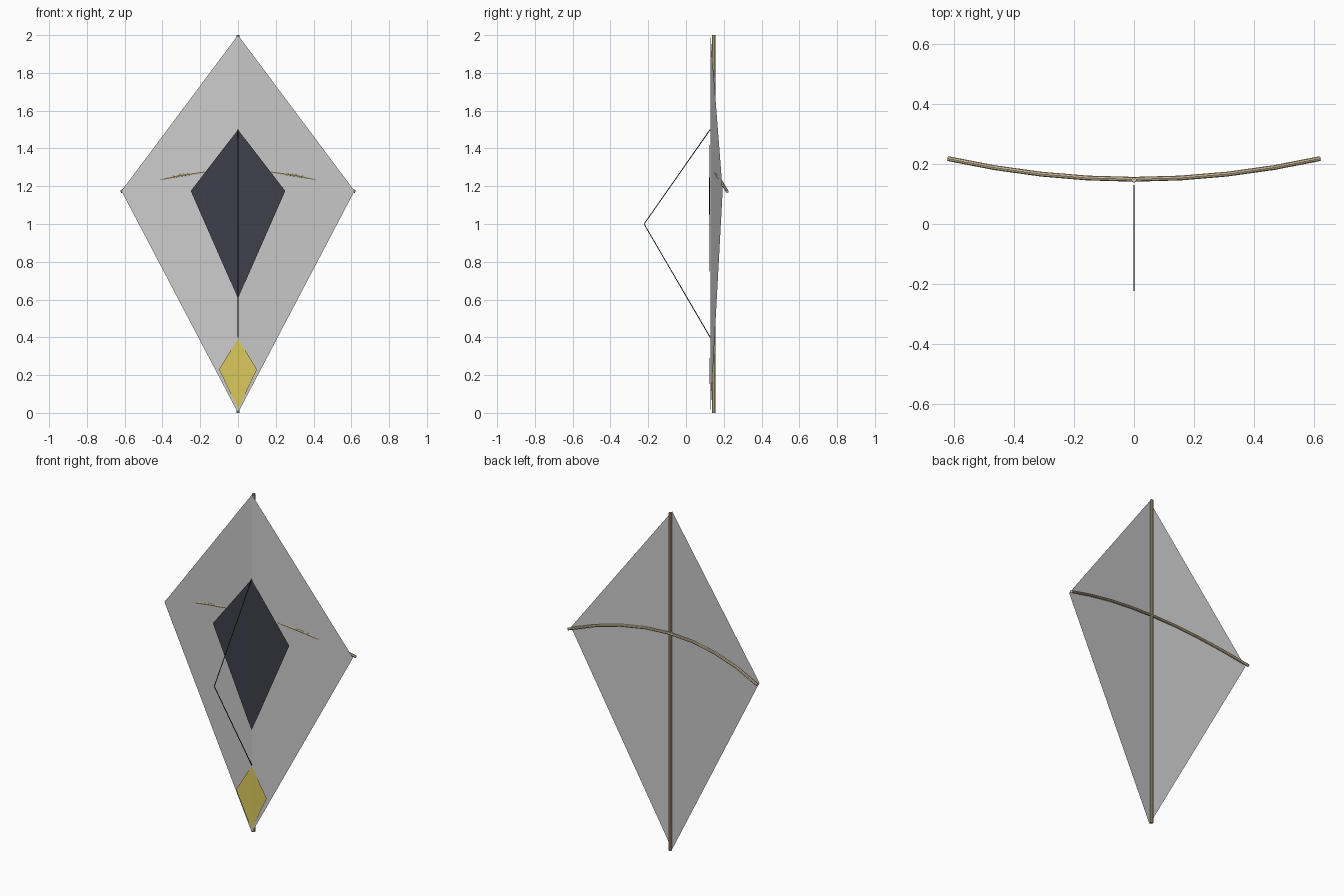
import bpy

if "Cube" in bpy.data.objects:
    bpy.data.objects.remove(bpy.data.objects["Cube"])


def material(name, rgb):
    m = bpy.data.materials.new(name)
    m.diffuse_color = (*rgb, 1)
    m.use_nodes = True
    m.node_tree.nodes["Principled BSDF"].inputs["Base Color"].default_value = m.diffuse_color
    return m


WOOD = material("wood", (0.66, 0.54, 0.33))
DARK = material("dark_cloth", (0.05, 0.05, 0.07))
YELLOW = material("yellow_cloth", (0.70, 0.58, 0.11))
STRING = material("string", (0.03, 0.03, 0.03))


def diamond(name, top, mid, bottom, half, y, y_side, mat=None):
    """Cloth diamond folded along its vertical centre line."""
    verts = [(0, y, top), (-half, y_side, mid), (0, y, bottom), (half, y_side, mid)]
    mesh = bpy.data.meshes.new(name)
    mesh.from_pydata(verts, [], [(0, 1, 2), (0, 2, 3)])
    if mat:
        mesh.materials.append(mat)
    ob = bpy.data.objects.new(name, mesh)
    bpy.context.collection.objects.link(ob)


def rod(name, points, radius, mat, smooth=False):
    """Round rod swept along a polyline, closed at both ends."""
    curve = bpy.data.curves.new(name, 'CURVE')
    curve.dimensions = '3D'
    curve.bevel_depth = radius
    curve.bevel_resolution = 2
    curve.use_fill_caps = True
    spline = curve.splines.new('POLY')
    spline.points.add(len(points) - 1)
    for p, co in zip(spline.points, points):
        p.co = (*co, 1)
    curve.materials.append(mat)
    ob = bpy.data.objects.new(name, curve)
    bpy.context.collection.objects.link(ob)
    bpy.ops.object.select_all(action='DESELECT')
    ob.select_set(True)
    bpy.context.view_layer.objects.active = ob
    bpy.ops.object.convert(target='MESH')
    if smooth:
        bpy.ops.object.shade_smooth_by_angle()
    else:
        bpy.ops.object.shade_flat()


# Sail and the two cloth patches in front of it
diamond("sail", 2.0, 1.175, 0.0, 0.617, 0.13, 0.194)
diamond("centre_patch", 1.5, 1.175, 0.605, 0.25, 0.127, 0.122, DARK)
diamond("tail_patch", 0.395, 0.23, 0.02, 0.1, 0.127, 0.125, YELLOW)

# Upright spine behind the sail
rod("spine", [(0, 0.147, 0), (0, 0.147, 2)], 0.009, WOOD, True)

# Bowed cross spar, swept back and down at the tips
bow = [(0.62 * t, 0.149 + 0.069 * t * t, 1.285 - 0.113 * t * t)
       for t in (i / 4 for i in range(-4, 5))]
rod("cross_spar", bow, 0.008, WOOD, True)

# Bridle string
rod("bridle", [(0, 0.128, 1.5), (0, -0.222, 1.0), (0, 0.128, 0.4)], 0.0025, STRING)
